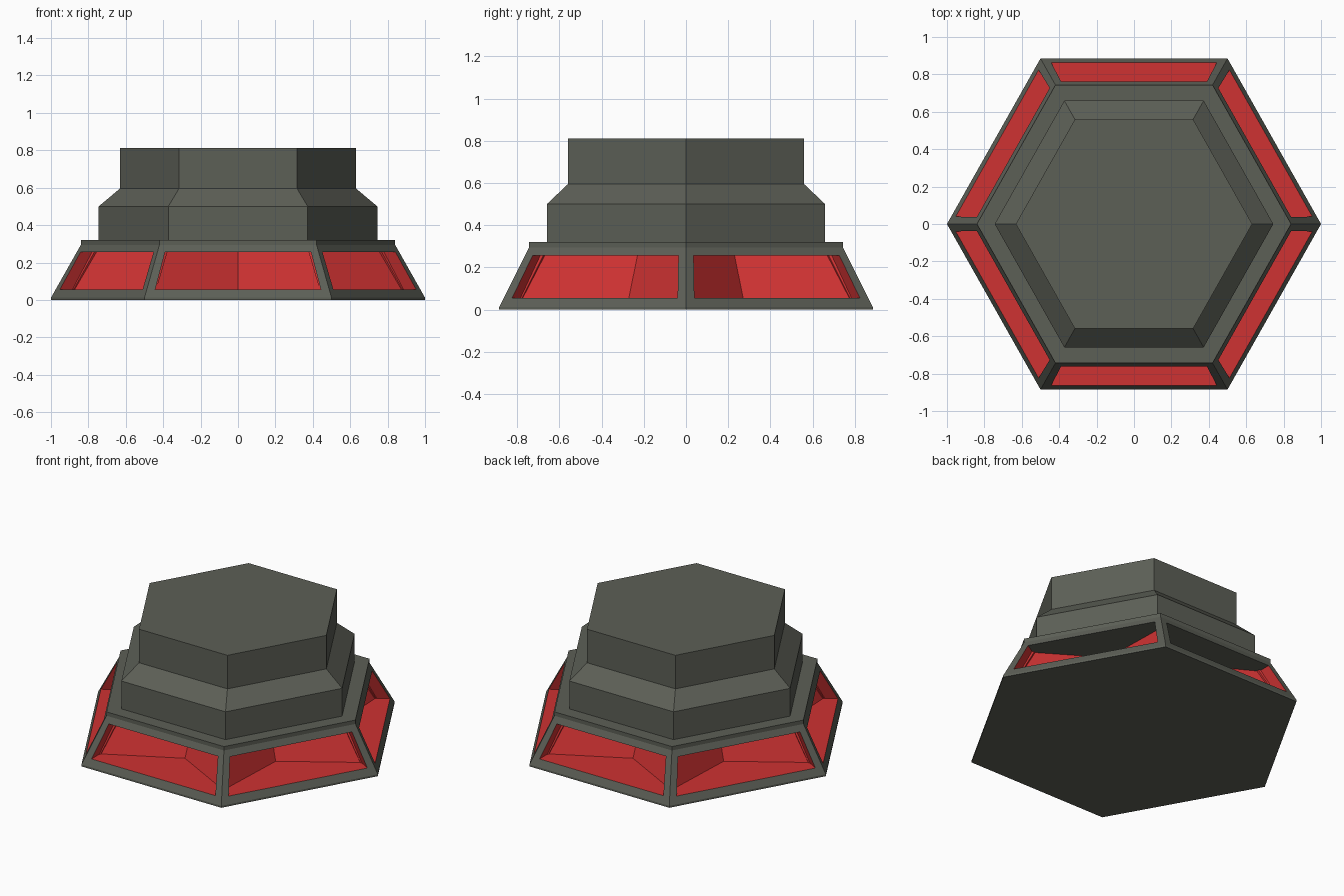
import bpy, bmesh, math
from mathutils import Vector

if "Cube" in bpy.data.objects:
    bpy.data.objects.remove(bpy.data.objects["Cube"])

Y_STRETCH = 1.022
C30 = math.cos(math.pi / 6)

def material(name, rgb):
    m = bpy.data.materials.new(name)
    m.diffuse_color = (*rgb, 1)
    m.use_nodes = True
    m.node_tree.nodes["Principled BSDF"].inputs["Base Color"].default_value = m.diffuse_color
    return m

grey = material("dark olive grey", (0.108, 0.115, 0.094))
red = material("signal red", (0.62, 0.032, 0.032))

def local(k, t, d, z):
    """Point on hexagon side k: t along the side, d out from the axis, z up."""
    a = math.radians(60 * k - 90)
    return Vector((d * math.cos(a) - t * math.sin(a),
                   (d * math.sin(a) + t * math.cos(a)) * Y_STRETCH, z))

def ring_side(k, r, z):
    """Left and right corner of side k of a hexagon with corner radius r."""
    return [local(k, s * r / 2, r * C30, z) for s in (-1, 1)]

def face(bm, pts, mat=0):
    f = bm.faces.new([bm.verts.new(p) for p in pts])
    f.material_index = mat

def band(bm, k, low, high):
    (a, b), (c, d) = ring_side(k, *low), ring_side(k, *high)
    face(bm, (a, b, d, c))

def cap(bm, r, z):
    face(bm, [ring_side(k, r, z)[0] for k in range(6)])

def finish(bm, name):
    bmesh.ops.remove_doubles(bm, verts=bm.verts, dist=1e-4)
    bmesh.ops.recalc_face_normals(bm, faces=bm.faces)
    me = bpy.data.meshes.new(name)
    bm.to_mesh(me)
    bm.free()
    me.materials.append(grey)
    me.materials.append(red)
    ob = bpy.data.objects.new(name, me)
    bpy.context.collection.objects.link(ob)

# Sloped base with six recessed windows
LOW, HIGH = (1.0, 0.012), (0.84, 0.295)

def slope_d(z):
    f = (z - LOW[1]) / (HIGH[1] - LOW[1])
    return (LOW[0] + (HIGH[0] - LOW[0]) * f) * C30

def recess_outline(k, z, half, apex):
    """Window edge, short square step, then a V pointing inward."""
    d = slope_d(z)
    return [local(k, -half, d, z), local(k, half, d, z),
            local(k, half, d - 0.085, z), local(k, 0, apex, z),
            local(k, -half, d - 0.085, z)]

bm = bmesh.new()
for k in range(6):
    band(bm, k, (1.0, 0), LOW)
    band(bm, k, HIGH, (0.84, 0.32))
    low = recess_outline(k, 0.055, 0.443, 0.53)
    high = recess_outline(k, 0.257, 0.39, 0.45)
    # frame around the window
    a, b = ring_side(k, *LOW)
    d, c = ring_side(k, *HIGH)
    outer, inner = (a, b, c, d), (low[0], low[1], high[1], high[0])
    for i in range(4):
        j = (i + 1) % 4
        face(bm, (outer[i], outer[j], inner[j], inner[i]))
    # red floor and walls, grey ceiling
    face(bm, low, 1)
    face(bm, high, 0)
    for i in range(1, 5):
        j = (i + 1) % 5
        face(bm, (low[i], low[j], high[j], high[i]), 1)
cap(bm, 1.0, 0)
cap(bm, 0.84, 0.32)
finish(bm, "windowed_base")

# Stepped upper tower
profile = [(0.745, 0.32), (0.745, 0.50), (0.632, 0.595), (0.632, 0.812)]
bm = bmesh.new()
for low, high in zip(profile, profile[1:]):
    for k in range(6):
        band(bm, k, low, high)
cap(bm, *profile[0])
cap(bm, *profile[-1])
finish(bm, "stepped_tower")
